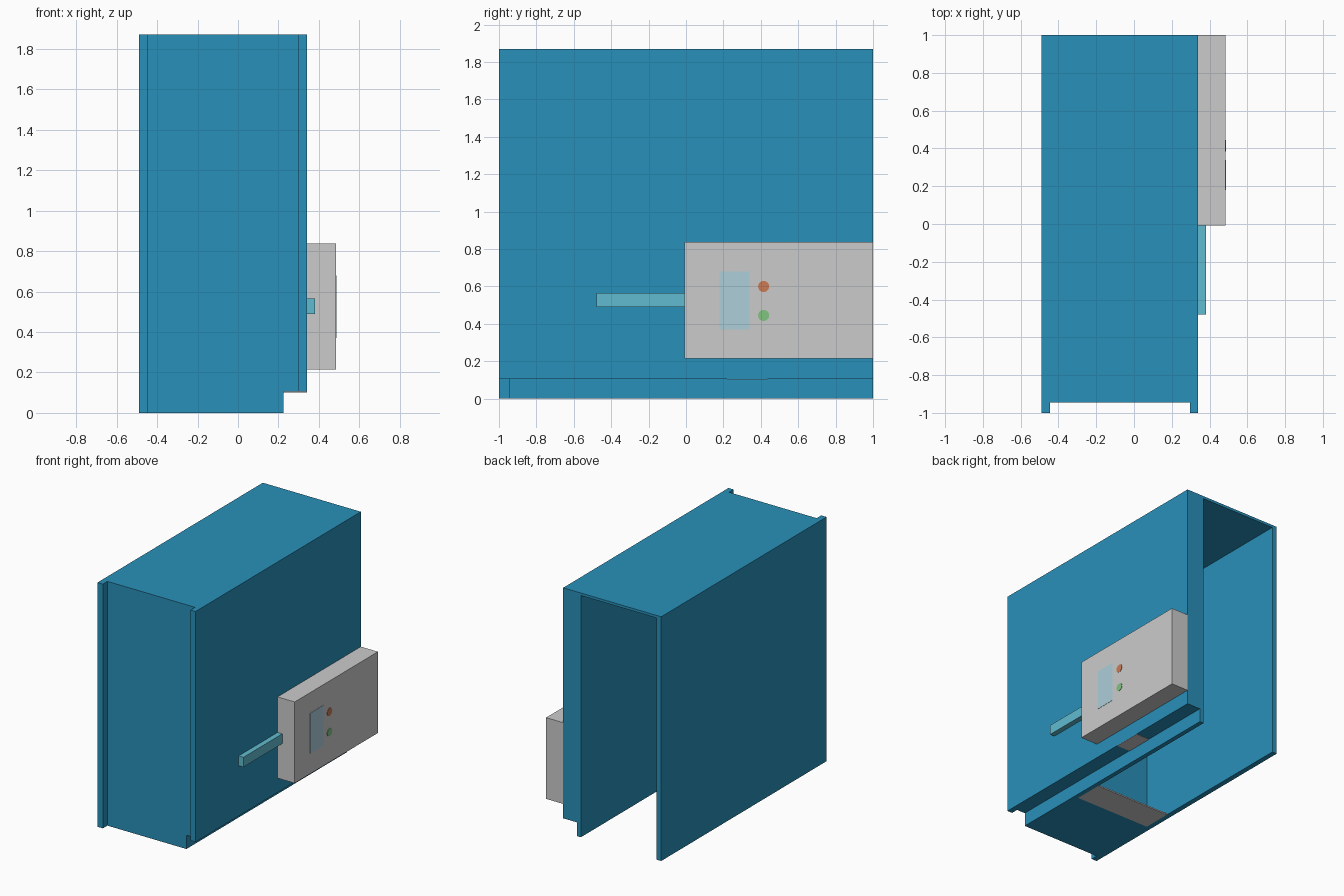
import bpy, bmesh, math

if "Cube" in bpy.data.objects:
    bpy.data.objects.remove(bpy.data.objects["Cube"])


def material(name, rgb):
    m = bpy.data.materials.new(name)
    m.diffuse_color = (*rgb, 1)
    m.use_nodes = True
    m.node_tree.nodes["Principled BSDF"].inputs["Base Color"].default_value = m.diffuse_color
    return m


BLUE = material("blue_paint", (0.022, 0.28, 0.49))
TEAL = material("teal_handle", (0.12, 0.50, 0.63))
SCREEN = material("pale_screen", (0.42, 0.62, 0.70))
ORANGE = material("orange_button", (0.60, 0.20, 0.09))
GREEN = material("green_button", (0.22, 0.55, 0.22))


def add_object(name, bm, mat=None):
    bmesh.ops.recalc_face_normals(bm, faces=bm.faces)
    mesh = bpy.data.meshes.new(name)
    bm.to_mesh(mesh)
    bm.free()
    obj = bpy.data.objects.new(name, mesh)
    bpy.context.collection.objects.link(obj)
    if mat:
        mesh.materials.append(mat)
    return obj


def prism(name, outline, z0, z1, mat=None):
    """Extrude an xy outline from z0 to z1."""
    bm = bmesh.new()
    face = bm.faces.new([bm.verts.new((x, y, z0)) for x, y in outline])
    top = bmesh.ops.extrude_face_region(bm, geom=[face])["geom"]
    verts = [g for g in top if isinstance(g, bmesh.types.BMVert)]
    bmesh.ops.translate(bm, verts=verts, vec=(0, 0, z1 - z0))
    return add_object(name, bm, mat)


def box(name, xs, ys, zs, mat=None):
    (x0, x1), (y0, y1) = xs, ys
    return prism(name, [(x0, y0), (x1, y0), (x1, y1), (x0, y1)], *zs, mat)


def cut(target, cutter):
    mod = target.modifiers.new("cut", 'BOOLEAN')
    mod.operation, mod.solver, mod.object = 'DIFFERENCE', 'EXACT', cutter
    cutter.hide_render = True
    bpy.context.view_layer.objects.active = target
    bpy.ops.object.modifier_apply(modifier=mod.name)
    bpy.data.objects.remove(cutter)


# Cabinet with two front corner posts standing proud of the front panel
cabinet = prism("cabinet", [(-.49, -1), (-.445, -1), (-.445, -.945), (.297, -.945),
                            (.297, -1), (.34, -1), (.34, 1), (-.49, 1)], 0, 1.87, BLUE)
# Bay open at the back and underneath, then the toe step along the right side
cut(cabinet, box("bay_cutter", (-.45, .19), (-.394, 1.2), (-.2, 1.85)))
cut(cabinet, box("step_cutter", (.225, .5), (-1.2, 1.2), (-.2, .105)))

# Grey plates underneath
box("bay_floor_plate", (-.45, .19), (-.394, -.17), (0, .01))
box("step_plate", (.225, .34), (.22, .435), (.102, .106))

# Control box and handle on the right side
box("control_box", (.34, .485), (-.007, 1), (.215, .837))
box("handle", (.34, .38), (-.478, -.007), (.49, .565), TEAL)
box("screen", (.484, .487), (.18, .34), (.37, .68), SCREEN)

# Round buttons
for name, z, mat in (("upper_button", .60, ORANGE), ("lower_button", .445, GREEN)):
    bm = bmesh.new()
    bmesh.ops.create_cone(bm, cap_ends=True, segments=16, radius1=.03, radius2=.03, depth=.003)
    button = add_object(name, bm, mat)
    button.location = (.4855, .415, z)
    button.rotation_euler = (0, math.pi / 2, 0)
